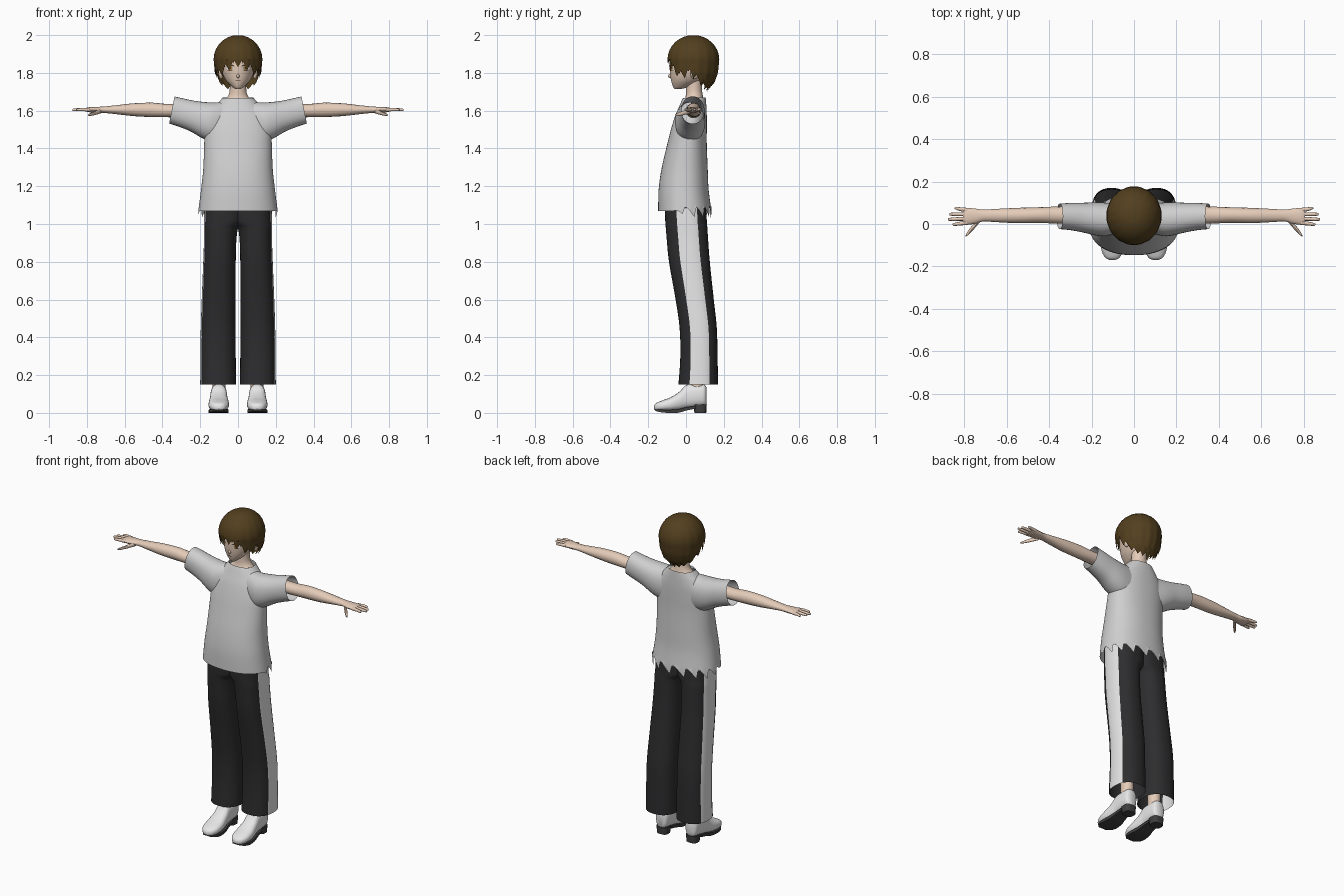
import bpy, bmesh, math
from mathutils import Vector

if "Cube" in bpy.data.objects:
    bpy.data.objects.remove(bpy.data.objects["Cube"])


def material(name, *rgb):
    m = bpy.data.materials.new(name)
    m.use_nodes = True
    m.diffuse_color = (*rgb, 1)
    m.node_tree.nodes["Principled BSDF"].inputs["Base Color"].default_value = (*rgb, 1)
    return m


skin = material("skin", .78, .6, .48)
brown = material("brown hair", .085, .05, .013)
cloth = material("shirt grey", .62, .62, .62)
black = material("trouser black", .026, .026, .028)
white = material("trim white", .8, .8, .8)
sole_grey = material("sole dark grey", .05, .05, .05)
eye_white = material("eye white", .85, .83, .8)
amber = material("iris amber", .45, .25, .07)
line = material("line dark brown", .05, .03, .02)


def spline(pts, steps=5):
    """Smooth path through stations of any dimension."""
    out = []
    for i in range(len(pts) - 1):
        quad = zip(pts[max(i - 1, 0)], pts[i], pts[i + 1], pts[min(i + 2, len(pts) - 1)])
        quad = list(quad)
        for s in range(steps):
            t = s / steps
            out.append(tuple(.5 * (2 * b + (c - a) * t + (2 * a - 5 * b + 4 * c - d) * t * t
                                   + (3 * b - a - 3 * c + d) * t ** 3) for a, b, c, d in quad))
    return out + [tuple(pts[-1])]


def lerp(table, x):
    for a, b in zip(table, table[1:]):
        if x <= b[0]:
            t = max(0, (x - a[0]) / (b[0] - a[0]))
            return [p + (q - p) * t for p, q in zip(a, b)]
    return list(table[-1])


def oval(n, power=2.0):
    """Unit superellipse; the first point is on the +u side."""
    out = []
    for i in range(n):
        c, s = math.cos(math.tau * i / n), math.sin(math.tau * i / n)
        out.append((math.copysign(abs(c) ** (2 / power), c), math.copysign(abs(s) ** (2 / power), s)))
    return out


def finish(name, bm, mats, mirror=False, angle=40):
    bmesh.ops.recalc_face_normals(bm, faces=bm.faces)
    me = bpy.data.meshes.new(name)
    bm.to_mesh(me)
    bm.free()
    for m in mats:
        me.materials.append(m)
    for p in me.polygons:
        p.use_smooth = True
    me.set_sharp_from_angle(angle=math.radians(angle))
    ob = bpy.data.objects.new(name, me)
    bpy.context.collection.objects.link(ob)
    if mirror:
        ob.modifiers.new("Mirror", "MIRROR").use_mirror_merge = False
    return ob


def loft(name, rings, mats, caps=(True, True), rule=None, mirror=False, angle=40):
    bm = bmesh.new()
    rows = [[bm.verts.new(p) for p in r] for r in rings]
    n = len(rows[0])
    for a, b in zip(rows, rows[1:]):
        for j in range(n):
            f = bm.faces.new((a[j], a[(j + 1) % n], b[(j + 1) % n], b[j]))
            if rule:
                f.material_index = rule(j)
    for cap, row in zip(caps, (rows[0], rows[-1])):
        if cap:
            bm.faces.new(row)
    return finish(name, bm, mats, mirror, angle)


def upright(stations, n=32, power=2.0):
    """Horizontal rings from (z, x centre, x radius, y front, y back)."""
    return [[Vector((x + rx * u, (f + b) / 2 + (b - f) / 2 * v, z)) for u, v in oval(n, power)]
            for z, x, rx, f, b in stations]


def tube(name, path, n=16, mirror=True):
    """Limb along x from (x, y, z, y radius, z radius)."""
    rings = [[Vector((x, y + ry * u, z + rz * v)) for u, v in oval(n)] for x, y, z, ry, rz in spline(path)]
    return loft(name, rings, [skin], mirror=mirror)


# Head and neck
head_path = spline([(1.715, 0, .014, -.06, -.025), (1.73, 0, .036, -.07, .03), (1.76, 0, .064, -.079, .08),
                    (1.80, 0, .082, -.085, .12), (1.85, 0, .09, -.086, .14), (1.90, 0, .088, -.075, .14),
                    (1.95, 0, .06, -.035, .10)])
loft("head", upright(head_path, 40), [skin])
loft("neck", upright(spline([(1.59, 0, .10, -.03, .09), (1.645, 0, .078, -.012, .095), (1.675, 0, .054, -.002, .09),
                             (1.71, 0, .044, 0, .085), (1.78, 0, .044, 0, .085)])), [skin])


def ball(name, mat, loc, size, mirror=False):
    bm = bmesh.new()
    bmesh.ops.create_uvsphere(bm, u_segments=16, v_segments=10, radius=1)
    for v in bm.verts:
        v.co = Vector(c * s + o for c, s, o in zip(v.co, size, loc))
    finish(name, bm, [mat], mirror)


ball("nose", skin, (0, -.082, 1.783), (.008, .013, .011))
ball("ears", skin, (.09, .045, 1.80), (.013, .022, .034), True)


# Painted face details that follow the curve of the head
def face_plate(name, mat, x, z, rx, rz, lift, bend=0, mirror=True):
    bm = bmesh.new()
    verts = []
    for u, v in oval(20):
        px, pz = x + rx * u, z + rz * v - bend * u * u
        _, _, r, f, b = lerp(head_path, pz)
        py = (f + b) / 2 - (b - f) / 2 * math.sqrt(max(0, 1 - (px / r) ** 2))
        verts.append(bm.verts.new((px, py - lift, pz)))
    bm.faces.new(verts)
    finish(name, bm, [mat], mirror)


face_plate("eye_whites", eye_white, .041, 1.826, .020, .013, .002)
face_plate("irises", amber, .040, 1.826, .0115, .0135, .004)
face_plate("pupils", line, .040, 1.826, .004, .007, .005)
face_plate("upper_lashes", line, .042, 1.842, .023, .004, .006, .007)
face_plate("lower_lashes", line, .042, 1.812, .014, .0015, .004)
face_plate("eyebrows", brown, .042, 1.862, .022, .0025, .004, .004)
face_plate("mouth", line, 0, 1.758, .014, .0018, .004, 0, False)

# Hair: two layered caps with pointed ends
hem_line = [(0, 1.86), (30, 1.835), (55, 1.795), (85, 1.81), (115, 1.745), (145, 1.72), (180, 1.715)]
width_line = [(1.66, .35), (1.71, .58), (1.75, .82), (1.80, .95), (1.87, 1)]


def hair_layer(name, scale, lift, phase, n=128, tooth=8):
    rings = []
    for k in range(1, 17):
        t = k / 16
        ring = []
        for j in range(n):
            a = math.tau * j / n
            wave = abs(((j + phase) % tooth) / tooth * 2 - 1)
            deg = abs((math.degrees(a) + 180) % 360 - 180)
            amp = .05 if deg < 100 else .022
            end = min(lerp(hem_line, deg)[1] + lift + amp * (.5 - wave), 1.885)
            if t < .5:
                z = 1.87 + .13 * scale * math.cos(t * math.pi)
                r = math.sin(t * math.pi)
            else:
                z = 1.87 + (end - 1.87) * (t - .5) * 2
                r = lerp(width_line, min(z, 1.87))[1]
            r *= scale * (1 + .03 * (wave - .6) * t)
            ring.append(Vector((.13 * r * math.sin(a), .039 - .138 * r * math.cos(a), z)))
        rings.append(ring)
    loft(name, rings, [brown], (True, False), angle=25)


hair_layer("hair_under_layer", .965, -.005, 0)
hair_layer("hair_top_layer", 1.0, .025, 4)

# Shirt body with a ragged hem and collar
shirt = upright(spline([(1.07, 0, .21, -.147, .135), (1.18, 0, .196, -.145, .12), (1.29, 0, .184, -.13, .115),
                        (1.42, 0, .179, -.10, .11), (1.50, 0, .176, -.08, .11), (1.57, 0, .16, -.058, .11),
                        (1.62, 0, .125, -.037, .108), (1.65, 0, .098, -.024, .106), (1.67, 0, .08, -.014, .104)]),
                96, 2.25)
for j, p in enumerate(shirt[0]):
    back = max(0, min(1, (p.y + .06) / .08))
    p.z += back * (.03 - .065 * (j % 6) / 5)
for j, p in enumerate(shirt[-1]):
    front = max(0, -math.sin(math.tau * j / 96))
    p.z += front * (-.005 - .028 * abs(j % 6 - 3) / 3)
loft("shirt_body", shirt, [cloth], (False, False), angle=60)

# Wide sleeves, slanted at the opening
sleeve = []
for x, y, ry, top, low in spline([(.04, .03, .06, 1.65, 1.42), (.13, .022, .078, 1.643, 1.435),
                                  (.18, .024, .078, 1.645, 1.455), (.24, .03, .07, 1.652, 1.49),
                                  (.30, .035, .064, 1.664, 1.515), (.35, .036, .06, 1.675, 1.532)]):
    mid, rz = (top + low) / 2, (top - low) / 2
    sleeve.append([Vector((x - rz * v * .2 * x / .35, y + ry * u, mid + rz * v)) for u, v in oval(32, 2.2)])
loft("sleeves", sleeve, [cloth], (True, False), mirror=True, angle=60)

# Arms and hands
tube("arms", [(.2, .04, 1.60, .042, .04), (.36, .042, 1.60, .04, .035), (.45, .042, 1.604, .037, .038),
              (.55, .04, 1.605, .036, .034), (.65, .04, 1.605, .031, .023), (.71, .04, 1.605, .028, .017),
              (.75, .037, 1.604, .036, .016), (.79, .036, 1.605, .04, .013), (.805, .036, 1.605, .038, .009)])
for label, y0, y1, tip in (("index", .006, -.002, .855), ("middle", .026, .022, .877),
                           ("ring", .046, .046, .87), ("little", .066, .074, .845)):
    tube(label + "_fingers", [(.785, y0, 1.605, .010, .010), (.82, (y0 + y1) / 2, 1.606, .009, .009),
                              (tip - .008, y1, 1.605, .007, .007), (tip, y1, 1.604, .003, .003)], 10)
tube("thumbs", [(.725, .022, 1.597, .012, .012), (.755, -.012, 1.588, .013, .011),
                (.78, -.04, 1.58, .011, .008), (.793, -.055, 1.577, .004, .004)], 10)

# Trousers with a pale stripe down the outer side
legs = []
for z, inner, outer, f, b in spline([(.15, .01, .20, -.04, .17), (.30, .012, .199, -.03, .167),
                                     (.45, .012, .197, -.034, .163), (.60, .012, .192, -.055, .147),
                                     (.80, .012, .184, -.09, .126), (.92, .008, .18, -.102, .117),
                                     (.98, -.002, .18, -.107, .113), (1.02, -.03, .18, -.11, .11),
                                     (1.12, -.03, .178, -.112, .105)]):
    legs.append((z, (inner + outer) / 2, (outer - inner) / 2, f, b))
loft("trouser_legs", upright(legs, 48, 2.35), [black, white], (False, True),
     lambda j: int(j < 4 or j >= 45), True, 50)
loft("ankles", upright([(.12, .1, .034, .02, .095), (.35, .1, .04, .015, .10)], 20), [skin], mirror=True)

# Shoes: upper, thin sole and heel block
upper = []
for y, w, low, top in spline([(.108, .022, .045, .135), (.095, .038, .035, .15), (.05, .043, .03, .152),
                              (.0, .044, .022, .147), (-.035, .048, .014, .112), (-.08, .054, .01, .083),
                              (-.125, .051, .01, .066), (-.158, .034, .012, .052), (-.17, .012, .02, .038)]):
    upper.append([Vector((.102 + w * u, y, (top + low) / 2 + (top - low) / 2 * v)) for u, v in oval(24, 2.5)])
loft("shoe_uppers", upper, [white], mirror=True)
sole = []
for y, w, low, top in spline([(.05, .036, .022, .036), (.0, .04, .012, .03), (-.04, .047, .001, .02),
                              (-.09, .053, 0, .016), (-.13, .048, .003, .017), (-.162, .026, .01, .022)]):
    sole.append([Vector((.102 + w * u, y, (low + top) / 2 + (top - low) / 2 * v))
                 for u, v in ((-1, -1), (1, -1), (1, 1), (-1, 1))])
loft("shoe_soles", sole, [sole_grey], mirror=True)
loft("shoe_heels", upright([(0, .102, .035, .045, .107), (.045, .102, .038, .038, .11)], 24, 3),
     [sole_grey], mirror=True)
